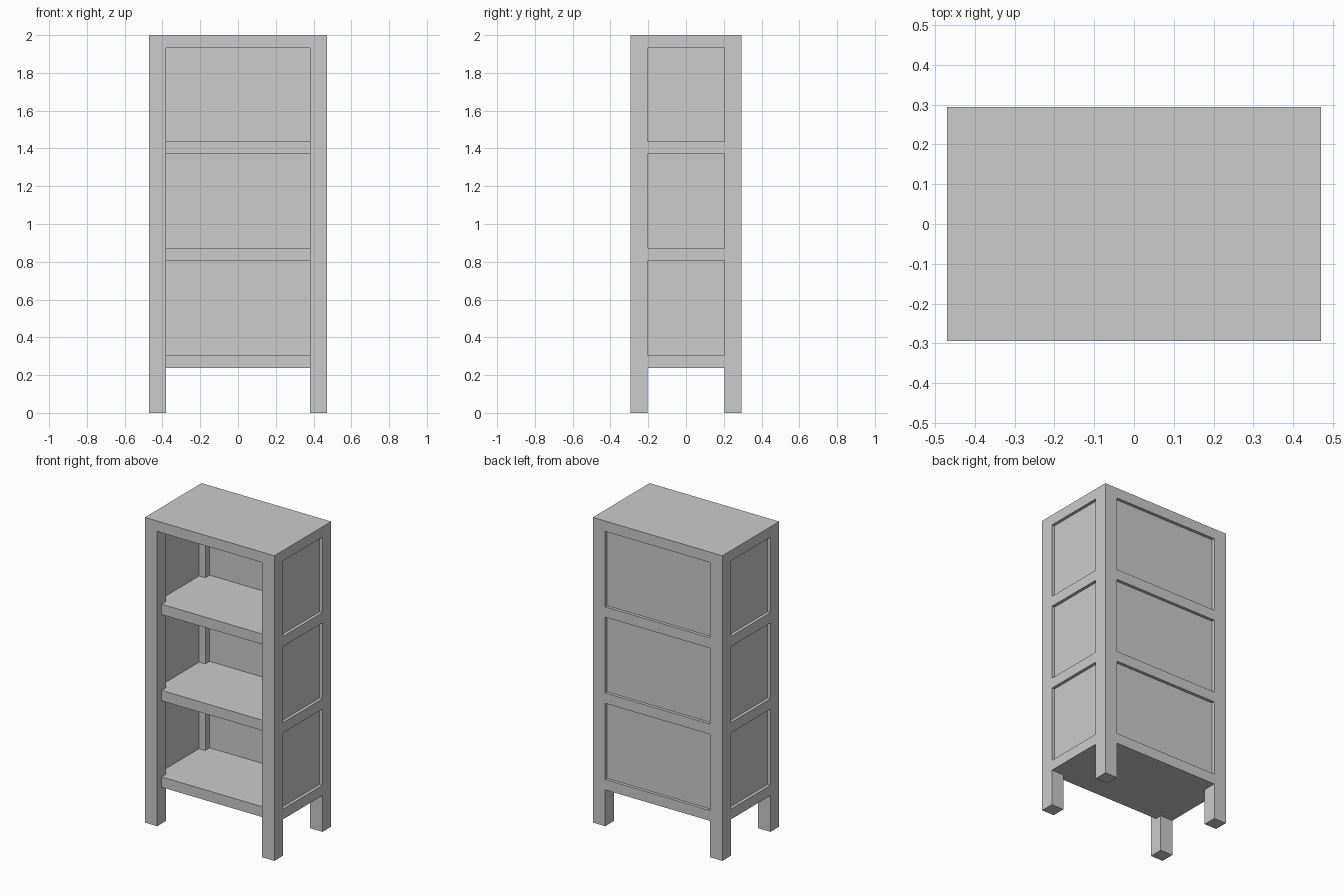
import bpy, bmesh

if "Cube" in bpy.data.objects:
    bpy.data.objects.remove(bpy.data.objects["Cube"])

W, D = 0.47, 0.294          # outer half width and half depth
LEG = 0.09                  # square leg section
IX, IY = W - LEG, D - LEG   # inner leg faces
INSET = 0.045               # shelf front and inner panel face setback
RECESS = 0.02               # outer panel setback
LEVELS = [0.238, 0.805, 1.37, 1.932]  # undersides of shelves and top
T = 0.068                   # shelf thickness


def prism(name, outline, z0, z1):
    """Extrude a flat outline from z0 up to z1."""
    bm = bmesh.new()
    face = bm.faces.new([bm.verts.new((x, y, z0)) for x, y in outline])
    top = bmesh.ops.extrude_face_region(bm, geom=[face])["geom"]
    bmesh.ops.translate(bm, vec=(0, 0, z1 - z0),
                        verts=[v for v in top if isinstance(v, bmesh.types.BMVert)])
    bmesh.ops.recalc_face_normals(bm, faces=bm.faces)
    mesh = bpy.data.meshes.new(name)
    bm.to_mesh(mesh)
    bm.free()
    ob = bpy.data.objects.new(name, mesh)
    bpy.context.collection.objects.link(ob)
    return ob


def box(name, x0, x1, y0, y1, z0, z1):
    return prism(name, [(x0, y0), (x1, y0), (x1, y1), (x0, y1)], z0, z1)


def mirror_x(ob):
    ob.modifiers.new("Mirror", 'MIRROR').use_axis[0] = True


# Legs, mirrored left to right
for name, y in (("front_legs", -D), ("back_legs", IY)):
    mirror_x(box(name, IX, W, y, y + LEG, 0, LEVELS[3]))

# Top slab resting on the legs
box("top", -W, W, -D, D, LEVELS[3], 2.0)

# Shelves notched around the legs, edges forming the side and back rails
half = [(IX, -D + INSET), (IX, -IY), (W, -IY), (W, IY), (IX, IY), (IX, D)]
outline = half + [(-x, y) for x, y in reversed(half)]
for name, z in zip(("bottom_shelf", "middle_shelf", "upper_shelf"), LEVELS):
    prism(name, outline, z, z + T)

# Recessed side and back panels in each bay
for name, low, high in zip(("lower", "middle", "upper"), LEVELS, LEVELS[1:]):
    mirror_x(box(name + "_side_panels", W - INSET, W - RECESS, -IY, IY, low + T, high))
    box(name + "_back_panel", -IX, IX, D - INSET, D - RECESS, low + T, high)
